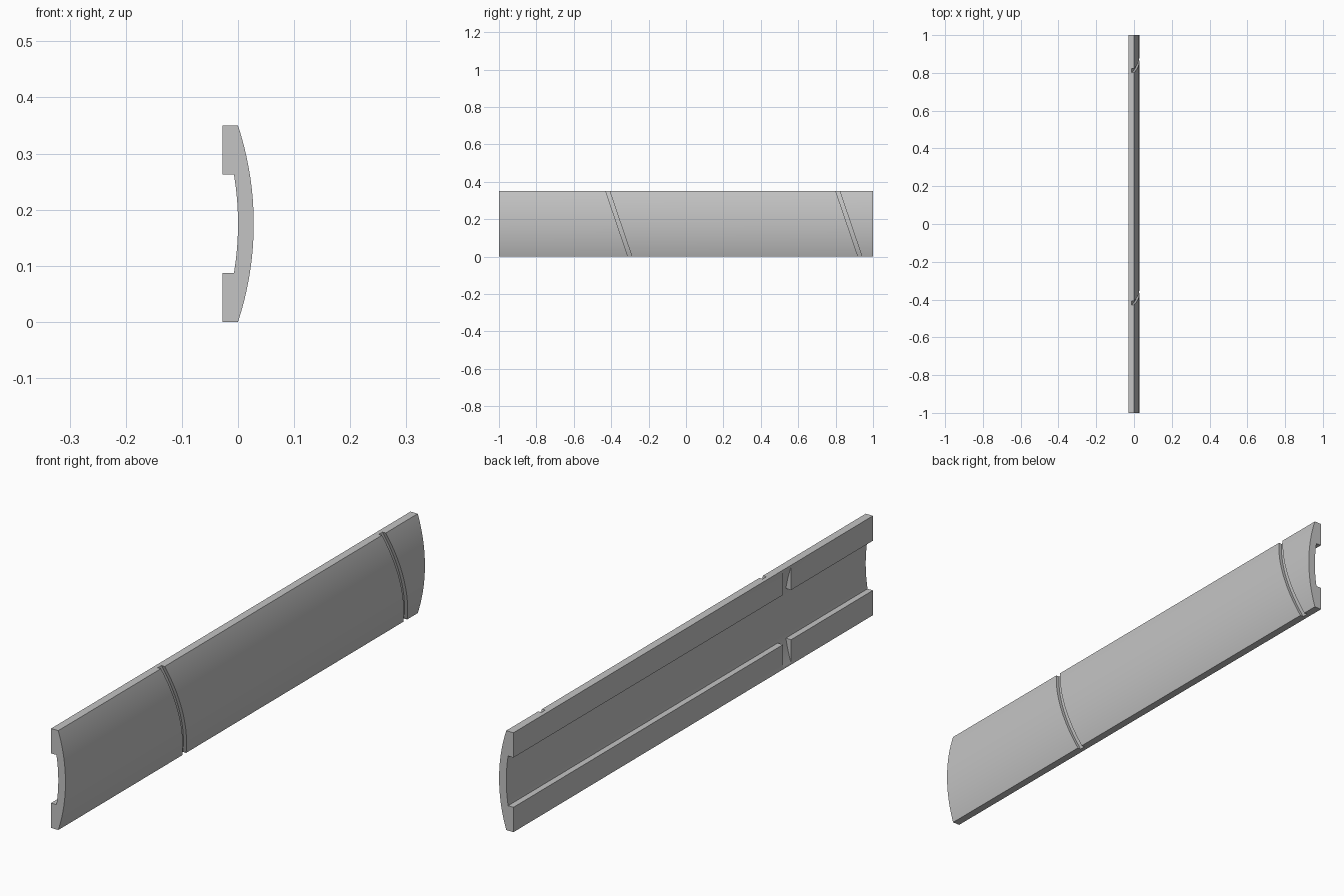
import bpy, bmesh, math

if "Cube" in bpy.data.objects:
    bpy.data.objects.remove(bpy.data.objects["Cube"], do_unlink=True)

HEIGHT, HALF_DEPTH = 0.35, 0.028
MID = HEIGHT / 2
R_OUT = (MID ** 2 + HALF_DEPTH ** 2) / (2 * HALF_DEPTH)
R_IN = R_OUT - HALF_DEPTH
CENTRE_X = HALF_DEPTH - R_OUT


def arc(radius, z0, z1, steps=40):
    """Points (x, z) on the shared bow circle, from z0 to z1."""
    a0 = math.asin((z0 - MID) / radius)
    a1 = math.asin((z1 - MID) / radius)
    angles = [a0 + (a1 - a0) * i / steps for i in range(steps + 1)]
    return [(CENTRE_X + radius * math.cos(a), MID + radius * math.sin(a)) for a in angles]


def prism(name, profile, y0, y1, slope=0.0):
    """Extrude an (x, z) profile along y, leaning with height by slope."""
    bm = bmesh.new()
    ends = [[bm.verts.new((x, y + slope * z, z)) for x, z in profile] for y in (y0, y1)]
    bm.faces.new(ends[0])
    bm.faces.new(ends[1][::-1])
    n = len(profile)
    for i in range(n):
        j = (i + 1) % n
        bm.faces.new((ends[0][i], ends[1][i], ends[1][j], ends[0][j]))
    bmesh.ops.recalc_face_normals(bm, faces=bm.faces)
    mesh = bpy.data.meshes.new(name)
    bm.to_mesh(mesh)
    bm.free()
    obj = bpy.data.objects.new(name, mesh)
    bpy.context.collection.objects.link(obj)
    return obj


# Bowed panel with a flat rail along each back edge
rail = HEIGHT / 4
profile = arc(R_OUT, 0, HEIGHT)
profile += [(-HALF_DEPTH, HEIGHT), (-HALF_DEPTH, HEIGHT - rail)]
profile += arc(R_IN, HEIGHT - rail, rail)
profile += [(-HALF_DEPTH, rail), (-HALF_DEPTH, 0)]
panel = prism("bowed_panel", profile, -1, 1)

grey = bpy.data.materials.new("light_grey")
grey.use_nodes = True
colour = (0.55, 0.55, 0.55, 1)
grey.diffuse_color = colour
grey.node_tree.nodes["Principled BSDF"].inputs["Base Color"].default_value = colour
panel.data.materials.append(grey)

# Slanted grooves across the bowed face
cutters = []
low, high = -0.03, HEIGHT + 0.03
groove = arc(R_OUT - 0.012, low, high) + [(0.06, high), (0.06, low)]
for y in (-0.31, 0.92):
    cutters.append(prism("groove_cutter", groove, y, y + 0.021, -0.34))

# Cross slot through both back rails, down to the bowed shell
slot = arc(R_IN - 0.0002, -0.01, HEIGHT + 0.01) + [(-0.06, HEIGHT + 0.01), (-0.06, -0.01)]
cutters.append(prism("slot_cutter", slot, -0.545, -0.5))

bpy.ops.object.select_all(action='DESELECT')
bpy.context.view_layer.objects.active = panel
panel.select_set(True)
for cutter in cutters:
    cutter.hide_render = True
    mod = panel.modifiers.new("cut", 'BOOLEAN')
    mod.operation = 'DIFFERENCE'
    mod.solver = 'EXACT'
    mod.object = cutter
    bpy.ops.object.modifier_apply(modifier=mod.name)
    bpy.data.objects.remove(cutter, do_unlink=True)

bpy.ops.object.shade_smooth_by_angle(angle=math.radians(20))
